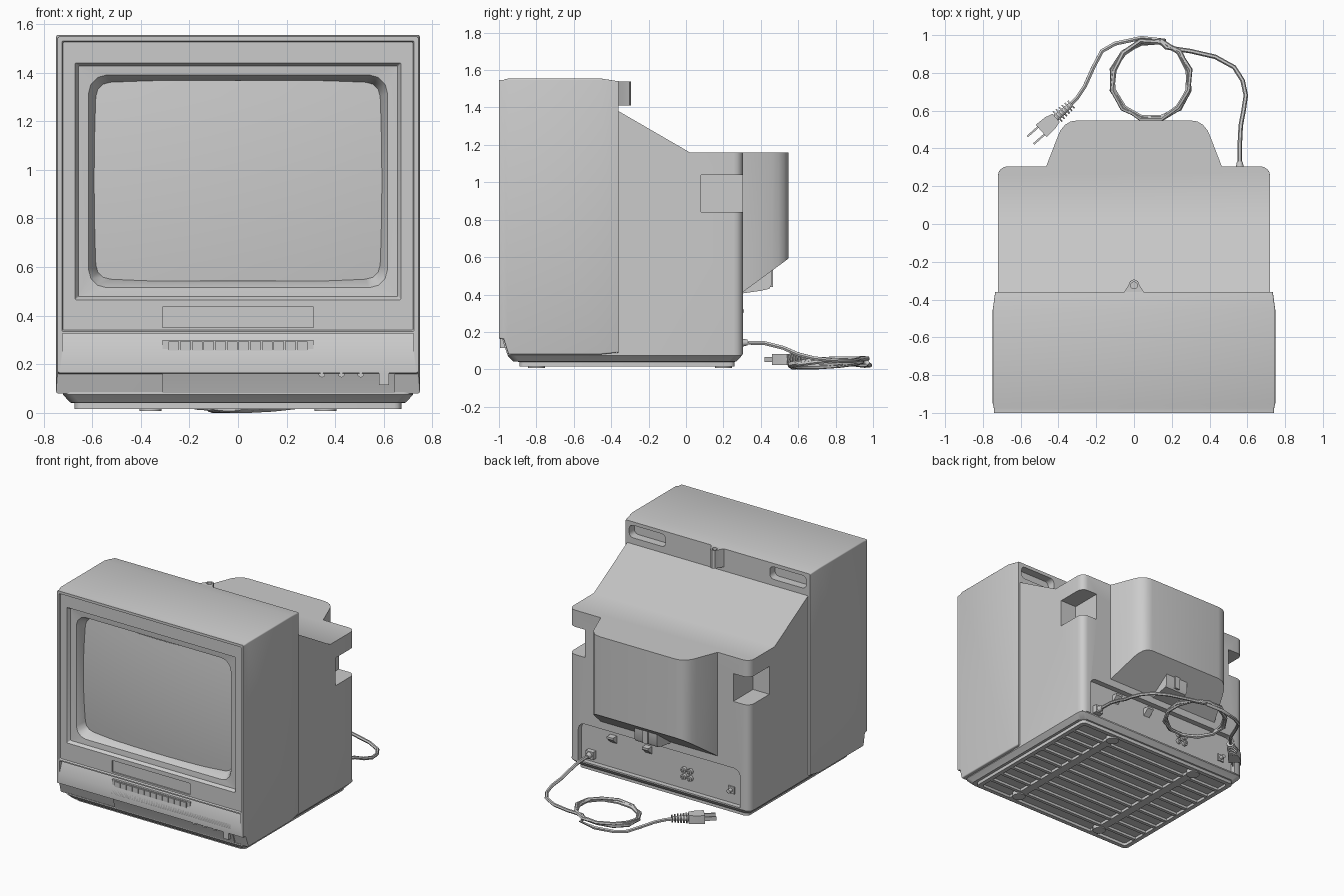
import bpy, bmesh
from math import sin, cos, pi, radians
from mathutils import Vector, Matrix

if "Cube" in bpy.data.objects:
    bpy.data.objects.remove(bpy.data.objects["Cube"])

def finish(name, bm, angle=32):
    bmesh.ops.recalc_face_normals(bm, faces=bm.faces[:])
    me = bpy.data.meshes.new(name)
    bm.to_mesh(me)
    bm.free()
    ob = bpy.data.objects.new(name, me)
    bpy.context.collection.objects.link(ob)
    smooth(ob, angle)
    return ob

def activate(ob):
    bpy.ops.object.select_all(action='DESELECT')
    ob.select_set(True)
    bpy.context.view_layer.objects.active = ob

def smooth(ob, angle=32):
    activate(ob)
    bpy.ops.object.shade_smooth_by_angle(angle=radians(angle))

def loft(name, rings, axis, seg=3):
    """Bridge rounded rectangles (half width, low, high, corner radius, level)."""
    bm = bmesh.new()
    loops = []
    for hw, a0, a1, r, lvl in rings:
        loop = []
        for k, (cx, ca) in enumerate([(hw-r, a1-r), (-hw+r, a1-r), (-hw+r, a0+r), (hw-r, a0+r)]):
            for i in range(seg + 1):
                t = (k + i / seg) * pi / 2
                x, a = cx + r * cos(t), ca + r * sin(t)
                loop.append(bm.verts.new((x, lvl, a) if axis == 'y' else (x, a, lvl)))
        loops.append(loop)
    n = len(loops[0])
    for A, B in zip(loops, loops[1:]):
        for i in range(n):
            bm.faces.new((A[i], A[(i+1) % n], B[(i+1) % n], B[i]))
    bm.faces.new(loops[0])
    bm.faces.new(loops[-1])
    return finish(name, bm)

def prism_bm(pts, axis, l0, l1):
    bm = bmesh.new()
    put = {'x': lambda p, l: (l, p[0], p[1]), 'y': lambda p, l: (p[0], l, p[1]),
           'z': lambda p, l: (p[0], p[1], l)}[axis]
    f = bm.faces.new([bm.verts.new(put(p, l0)) for p in pts])
    ext = bmesh.ops.extrude_face_region(bm, geom=[f])['geom']
    d = Vector(put((0, 0), l1 - l0))
    bmesh.ops.translate(bm, vec=d, verts=[v for v in ext if isinstance(v, bmesh.types.BMVert)])
    bmesh.ops.recalc_face_normals(bm, faces=bm.faces[:])
    return bm

def prism(name, pts, axis, l0, l1):
    return finish(name, prism_bm(pts, axis, l0, l1))

def box(name, x0, x1, y0, y1, z0, z1):
    return prism(name, [(x0, y0), (x1, y0), (x1, y1), (x0, y1)], 'z', z0, z1)

def rod(name, a, b, r, r2=None, seg=12):
    a, b = Vector(a), Vector(b)
    bm = bmesh.new()
    m = Matrix.Translation((a + b) / 2) @ (b - a).to_track_quat('Z', 'Y').to_matrix().to_4x4()
    bmesh.ops.create_cone(bm, cap_ends=True, segments=seg, radius1=r, radius2=r if r2 is None else r2,
                          depth=(b - a).length, matrix=m)
    return finish(name, bm)

def cut(ob, cutter):
    mod = ob.modifiers.new("cut", 'BOOLEAN')
    mod.operation, mod.solver, mod.object = 'DIFFERENCE', 'EXACT', cutter
    activate(ob)
    bpy.ops.object.modifier_apply(modifier=mod.name)
    bpy.data.objects.remove(cutter)
    smooth(ob)

# Front housing with stepped bezel and screen opening
housing = loft("front_housing", [
    (.735, .09, 1.54, .008, -.36), (.748, .08, 1.555, .008, -.455), (.748, .08, 1.555, .008, -.95),
    (.742, .16, 1.548, .008, -.975), (.742, .165, 1.548, .008, -1), (.725, .335, 1.53, .006, -1),
    (.72, .34, 1.525, .006, -.988), (.67, .465, 1.44, .005, -.988), (.657, .478, 1.427, .005, -.965),
    (.615, .515, 1.39, .075, -.96), (.585, .55, 1.36, .06, -.90), (.585, .55, 1.36, .06, -.88)], 'y')
# Sloped ledge above the controls, shallow label recess, rear grip slots
cut(housing, prism("cutter", [(-1.02, .326), (-.965, .326), (-1.001, .235), (-1.02, .235)], 'x', -.722, .722))
cut(housing, box("cutter", -.31, .31, -1.02, -.978, .352, .435))
for s in (-1, 1):
    slot = loft("cutter", [(.145, 1.425, 1.515, .03, -.42), (.145, 1.425, 1.515, .03, -.3)], 'y')
    slot.data.transform(Matrix.Translation((s * .56, 0, 0)))
    cut(housing, slot)

# Bulging picture tube glass
bm = bmesh.new()
bmesh.ops.create_grid(bm, x_segments=16, y_segments=12, size=1)
for v in bm.verts:
    u, w = v.co.x, v.co.y
    v.co = (u * .592, -.893 - .03 * (1 - u * u) - .02 * (1 - w * w), .955 + w * .412)
screen = finish("screen", bm)
bm = bmesh.new()
bm.from_mesh(screen.data)
if sum(f.normal.y for f in bm.faces) > 0:
    bmesh.ops.reverse_faces(bm, faces=bm.faces[:])
bm.to_mesh(screen.data)
bm.free()

# Control panel, button row, jacks and power switch
prism("control_panel", [(-.93, .082), (-.957, .082), (-.982, .16), (-1, .2), (-1, .235), (-.93, .235)],
      'x', -.31, .645)
box("button_bed", -.31, .31, -.99, -.94, .235, .30)
for i in range(12):
    x = -.288 + i * .048
    box("channel_button", x + .002, x + .046, -.998, -.98, .257, .294)
for x in (.345, .425, .505):
    rod("front_jack", (x, -.96, .16), (x, -.99, .16), .014)
    rod("front_jack_pin", (x, -.96, .16), (x, -.995, .16), .006, seg=8)
box("power_switch", .58, .622, -.995, -.95, .115, .195)

# Rear cabinet with rounded back corners
bm = prism_bm([(-.37, .08), (.305, .08), (.305, 1.16), (.02, 1.16), (-.36, 1.38), (-.37, 1.38)], 'x', -.72, .72)
edges = [e for e in bm.edges if all(abs(v.co.y - .305) < 1e-4 for v in e.verts)
         and abs(e.verts[0].co.z - e.verts[1].co.z) > .5]
bmesh.ops.bevel(bm, geom=edges, offset=.05, segments=4, profile=.5, affect='EDGES')
cabinet = finish("rear_cabinet", bm)
# Hand-hold notches and recessed connector panel
for s in (-1, 1):
    cut(cabinet, box("cutter", min(s * .59, s * .8), max(s * .59, s * .8), .08, .4, .84, 1.04))
cut(cabinet, loft("cutter", [(.645, .0, .36, .05, .265), (.645, .0, .36, .05, .4)], 'y'))

# Tube cover on the back, underside cut on a slope
half = [(.47, .265), (.465, .305), (.405, .46), (.39, .495), (.365, .525), (.335, .543), (.295, .549)]
bm = prism_bm(half + [(-x, y) for x, y in reversed(half)], 'z', .3, 1.16)
bmesh.ops.bisect_plane(bm, geom=bm.verts[:] + bm.edges[:] + bm.faces[:], plane_co=(0, .30, .41),
                       plane_no=(0, .18, -.245), clear_outer=True)
bmesh.ops.holes_fill(bm, edges=[e for e in bm.edges if e.is_boundary])
finish("tube_cover", bm)
prism("neck_cap", [(.26, .40), (.40, .42), (.445, .43), (.457, .45), (.457, .54), (.26, .54)], 'x', -.09, .09)
box("neck_cap_rib", -.02, .02, .3, .465, .44, .56)

# Antenna clip
clip = prism("antenna_clip", [(-.055, -.365), (-.03, -.325), (-.02, -.302), (0, -.293), (.02, -.302),
                              (.03, -.325), (.055, -.365)], 'z', 1.41, 1.54)
cut(clip, rod("cutter", (0, -.325, 1.45), (0, -.325, 1.6), .018))

# Base tray with recessed underside grille and feet
loft("base_tray", [(.72, -.955, .30, .04, .085), (.72, -.955, .30, .04, .075), (.69, -.925, .27, .04, .042),
                   (.672, -.89, .26, .03, .04), (.672, -.89, .26, .03, .016), (.64, -.86, .23, .02, .016),
                   (.64, -.86, .23, .02, .036)], 'z')
for i in range(9):
    y = -.76 + i * .11
    box("grille_bar", -.645, .645, y - .012, y + .012, .018, .04)
for s in (-1, 1):
    box("grille_cross_bar", s * .36 - .03, s * .36 + .03, -.865, .235, .016, .04)
    for y in (-.8, .2):
        rod("foot", (s * .36, y, .008), (s * .36, y, .04), .045, seg=16)

# Rear connectors: hooks, jack cluster, aerial socket
for x in (.39, .11):
    prism("cord_hook", [(.26, .32), (.31, .32), (.31, .305), (.26, .26)], 'x', x - .025, x + .025)
for x in (-.225, -.175):
    for z in (.175, .225):
        rod("rear_jack", (x, .26, z), (x, .285, z), .02)
        rod("rear_jack_pin", (x, .26, z), (x, .297, z), .009, seg=8)
box("aerial_plate", -.575, -.525, .26, .275, .155, .205)
rod("aerial_socket", (-.55, .26, .18), (-.55, .305, .18), .014)

# Mains cord: run, coil and lead to the plug
box("cord_grommet", .53, .59, .26, .30, .115, .17)
rod("cord_relief", (.56, .29, .143), (.56, .33, .143), .024, .015)
path = [(.56, .30, .143), (.56, .42, .14), (.565, .52, .115), (.58, .60, .08), (.592, .68, .06),
        (.575, .76, .05), (.53, .83, .045), (.43, .885, .045), (.3, .915, .05), (.17, .935, .06)]
for i in range(37):
    t = radians(75 + i * 30)
    r = .208 + .008 * sin(i * 1.7)
    path.append((.09 + r * cos(t), .762 + r * sin(t), .035 + .024 * cos(i * .55)))
path += [(.16, .972, .03), (.04, .985, .022), (-.1, .955, .02), (-.17, .915, .025), (-.215, .83, .035),
         (-.26, .73, .045), (-.3, .67, .05), (-.35, .62, .053)]
cu = bpy.data.curves.new("mains_cord", 'CURVE')
cu.dimensions, cu.bevel_depth, cu.bevel_resolution, cu.use_fill_caps = '3D', .012, 1, True
sp = cu.splines.new('POLY')
sp.points.add(len(path) - 1)
for p, c in zip(sp.points, path):
    p.co = (*c, 1)
cord = bpy.data.objects.new("mains_cord", cu)
bpy.context.collection.objects.link(cord)
activate(cord)
bpy.ops.object.convert(target='MESH')
smooth(cord, 50)

# Plug: ribbed sleeve, body and two prongs, built along +x then placed
P0, d = Vector((-.33, .635, .053)), Vector((-.75, -.66, 0)).normalized()
for i in range(6):
    a = P0 + d * (i * .019)
    rod("plug_rib", a, a + d * .008, .026 + .002 * i)
rod("plug_sleeve", P0, P0 + d * .13, .014, .02)
place = Matrix.Translation(P0) @ Matrix.Rotation(d.to_2d().angle_signed(Vector((1, 0))), 4, 'Z')
parts = [prism("plug_body", [(.11, -.028), (.15, -.04), (.215, -.043), (.215, .043), (.15, .04), (.11, .028)],
               'z', -.03, .03)]
for s in (-1, 1):
    parts.append(box("plug_prong", .21, .29, s * .026 - .005, s * .026 + .005, -.014, .014))
for p in parts:
    p.data.transform(place)
